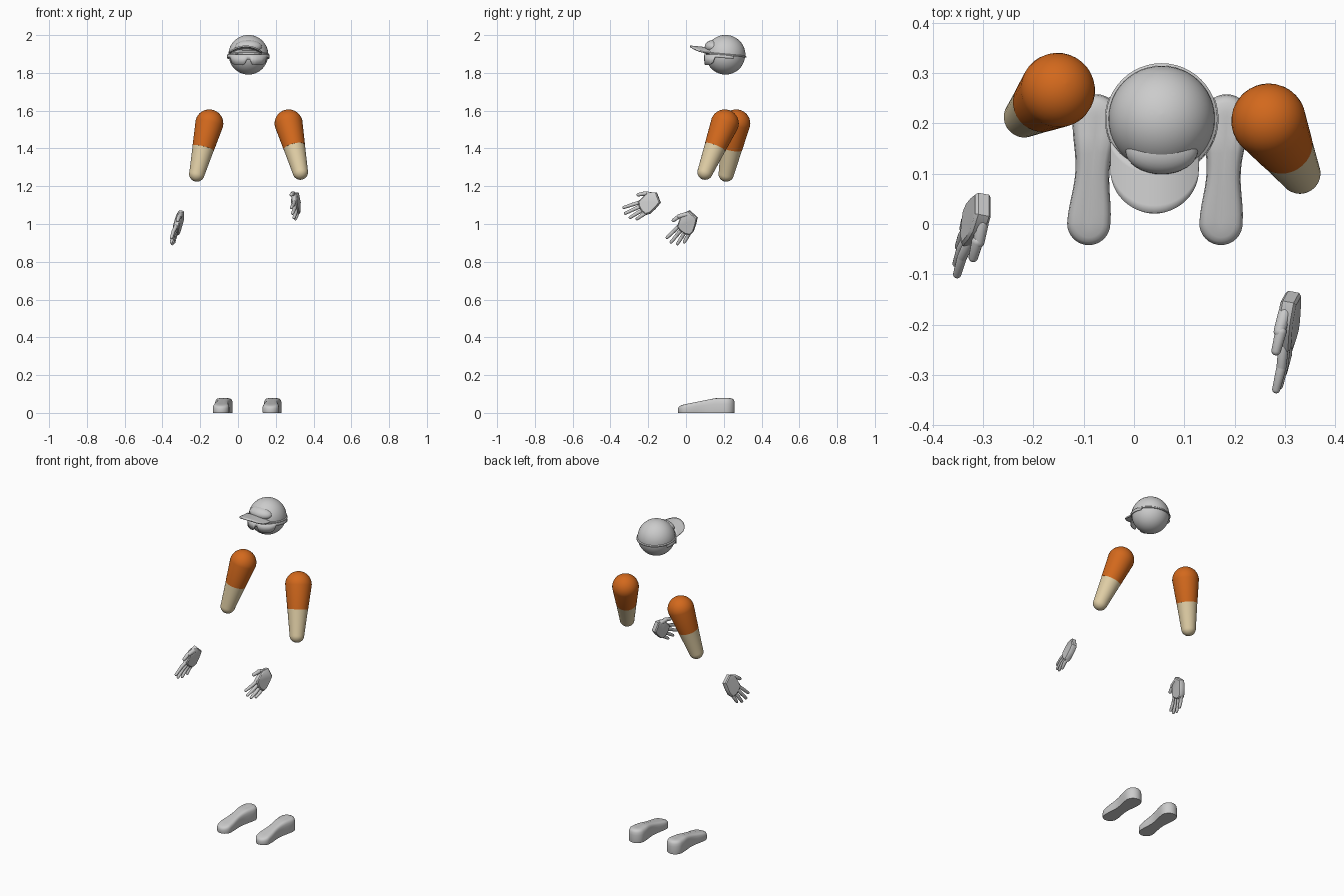
import bpy, bmesh
from math import sin, cos, pi, radians, sqrt
from mathutils import Vector, Matrix

if "Cube" in bpy.data.objects:
    bpy.data.objects.remove(bpy.data.objects["Cube"])

HEAD = Vector((0.055, 0.209, 1.895))


def make_material(name, rgb):
    m = bpy.data.materials.new(name)
    m.diffuse_color = (*rgb, 1)
    m.use_nodes = True
    m.node_tree.nodes["Principled BSDF"].inputs["Base Color"].default_value = m.diffuse_color
    return m


def finish(name, bm, mat=None, angle=40):
    bmesh.ops.remove_doubles(bm, verts=bm.verts, dist=1e-5)
    bmesh.ops.recalc_face_normals(bm, faces=bm.faces)
    me = bpy.data.meshes.new(name)
    bm.to_mesh(me)
    bm.free()
    ob = bpy.data.objects.new(name, me)
    bpy.context.collection.objects.link(ob)
    if mat:
        me.materials.append(mat)
    bpy.ops.object.select_all(action='DESELECT')
    ob.select_set(True)
    bpy.context.view_layer.objects.active = ob
    bpy.ops.object.shade_smooth_by_angle(angle=radians(angle))
    return ob


def loft(bm, rings):
    """Skin closed rings of points and cap both ends."""
    vs = [[bm.verts.new(p) for p in r] for r in rings]
    n = len(vs[0])
    for a, b in zip(vs, vs[1:]):
        for i in range(n):
            bm.faces.new((a[i], a[(i + 1) % n], b[(i + 1) % n], b[i]))
    bm.faces.new(vs[0])
    bm.faces.new(vs[-1])


def taper(bm, a, b, ra, rb, round_a=True, round_b=True, seg=32, steps=8):
    """Tapered rod from a to b with optional hemispherical ends."""
    a, b = Vector(a), Vector(b)
    rot = (b - a).to_track_quat('Z', 'Y').to_matrix()
    length = (b - a).length
    prof = [(0, ra), (length, rb)]
    angs = [radians(88) * k / steps for k in range(1, steps + 1)]
    if round_a:
        prof = [(-ra * sin(t), ra * cos(t)) for t in reversed(angs)] + prof
    if round_b:
        prof += [(length + rb * sin(t), rb * cos(t)) for t in angs]
    loft(bm, [[a + rot @ Vector((r * cos(2 * pi * i / seg), r * sin(2 * pi * i / seg), h))
               for i in range(seg)] for h, r in prof])


# Arms: coloured sleeve above a bare lower half
orange = make_material("sleeve_orange", (0.65, 0.14, 0.012))
tan = make_material("arm_tan", (0.75, 0.62, 0.38))
arms = {"left": ((-0.152, 0.266, 1.532), (-0.218, 0.213, 1.265)),
        "right": ((0.268, 0.205, 1.532), (0.330, 0.101, 1.275))}
for side, (top, low) in arms.items():
    mid = Vector(top).lerp(Vector(low), 0.49)
    bm = bmesh.new()
    taper(bm, top, mid, 0.0745, 0.058, round_b=False)
    finish(side + "_sleeve", bm, orange)
    bm = bmesh.new()
    taper(bm, mid, low, 0.0575, 0.041, round_a=False)
    finish(side + "_lower_arm", bm, tan)

# Hands: local axes are finger direction, thumb side, palm normal
PALM = [(-0.018, 0.044), (-0.018, -0.013), (0.02, -0.033), (0.055, -0.046), (0.078, -0.044),
        (0.092, -0.02), (0.096, 0.01), (0.09, 0.037), (0.05, 0.052), (0.02, 0.058)]
FINGERS = [((0.08, 0.030), (0.174, 0.038)), ((0.085, 0.009), (0.178, 0.006)),
           ((0.08, -0.013), (0.162, -0.025)), ((0.07, -0.034), (0.13, -0.046))]
THUMB = [(0.008, 0.042), (0.040, 0.064), (0.078, 0.073)]


def hand(name, wrist, d, v, flip):
    d = Vector(d).normalized()
    v = Vector(v)
    v = (v - d * v.dot(d)).normalized()
    n = d.cross(v) * flip
    mat = Matrix((d, v, n)).transposed().to_4x4()
    mat.translation = Vector(wrist)
    bm = bmesh.new()
    layers = [(-0.016, 0.9), (-0.011, 1), (0.011, 1), (0.016, 0.9)]
    loft(bm, [[(0.04 + (x - 0.04) * s, y * s, z) for x, y in PALM] for z, s in layers])
    for a, b in FINGERS:
        m = Vector(a).lerp(Vector(b), 0.5)
        taper(bm, (*a, 0), (*m, -0.002), 0.0105, 0.0098, seg=14, steps=4)
        taper(bm, (*m, -0.002), (*b, 0.002), 0.0098, 0.0082, seg=14, steps=4)
    for a, b, r in zip(THUMB, THUMB[1:], (0.0135, 0.0115)):
        taper(bm, (*a, 0.004), (*b, 0.007), r, r - 0.002, seg=14, steps=4)
    bm.transform(mat)
    finish(name, bm)


hand("left_hand", (-0.304, 0.039, 1.029), (-0.285, -0.632, -0.72), (0, -0.75, 0.66), -1)
hand("right_hand", (0.313, -0.156, 1.119), (-0.12, -0.92, -0.38), (-0.2, -0.39, 0.92), 1)


# Shoes: plan outline inset towards its centre line, higher at the heel
def interp(y, pts):
    for (y0, v0), (y1, v1) in zip(pts, pts[1:]):
        if y <= y1:
            t = max(0, (y - y0) / (y1 - y0))
            return v0 + (v1 - v0) * t
    return pts[-1][1]


TOP = [(-0.042, 0.036), (0.0, 0.047), (0.07, 0.061), (0.13, 0.073), (0.16, 0.078), (0.26, 0.078)]


def shoe(name, toe_x, heel_x):
    y0, y1, r0, r1 = 0.001, 0.211, 0.043, 0.047
    half = []
    for k in range(9):
        t = pi / 2 * k / 8
        half.append((r0 * sin(t), y0 - r0 * cos(t)))
    for k in range(1, 12):
        t = k / 12
        half.append((r0 + (r1 - r0) * t - 0.011 * sin(pi * t) ** 2, y0 + (y1 - y0) * t))
    for k in range(9):
        t = pi / 2 * k / 8
        half.append((r1 * cos(t), y1 + r1 * sin(t)))
    plan = half + [(-x, y) for x, y in half[-2:0:-1]]
    rings = []
    for s, f in ((0.97, 0), (1, 0.08), (1, 0.6), (0.95, 0.8), (0.84, 0.93), (0.65, 0.99), (0.3, 1), (0.05, 1)):
        ring = []
        for x, y in plan:
            cy = min(max(y, y0), y1)
            yy = cy + (y - cy) * s
            cx = toe_x + (heel_x - toe_x) * (cy - y0) / (y1 - y0)
            ring.append((cx + x * s, yy, f * interp(yy, TOP)))
        rings.append(ring)
    bm = bmesh.new()
    loft(bm, rings)
    finish(name, bm, angle=50)


shoe("left_shoe", -0.090, -0.075)
shoe("right_shoe", 0.173, 0.184)

# Head
bm = bmesh.new()
bmesh.ops.create_uvsphere(bm, u_segments=48, v_segments=24, radius=0.104)
bm.transform(Matrix.Translation(HEAD))
finish("head", bm)

# Cap: dome with a flared lower edge, tipped slightly back
tilt = Matrix.Translation(HEAD) @ Matrix.Rotation(-0.09, 4, 'X')
prof = [(0.105, -0.004), (0.111, -0.004), (0.111, 0.002), (0.1055, 0.006)]
prof += [(0.1057 * cos(t), 0.1057 * sin(t)) for t in [radians(8 + 81.5 * k / 12) for k in range(13)]]
bm = bmesh.new()
loft(bm, [[(r * cos(2 * pi * i / 48), r * sin(2 * pi * i / 48), z) for i in range(48)] for r, z in prof])
bm.transform(tilt)
finish("cap", bm)

# Raised front panel of the cap
bm = bmesh.new()
bmesh.ops.create_uvsphere(bm, u_segments=32, v_segments=16, radius=1)
bm.transform(Matrix.Translation((0.055, 0.146, 1.938)) @ Matrix.Diagonal((0.072, 0.047, 0.036, 1)))
finish("cap_front_panel", bm)

# Brim: rounded tongue, arched across its width
bm = bmesh.new()
N = 24
rows = []
for i in range(N + 1):
    x = -cos(pi * i / N) * 0.086
    front = 0.107 - sqrt(max(0, 0.086 ** 2 - x * x))
    back = 0.214 - sqrt(0.1 ** 2 - x * x)
    row = []
    for k in range(7):
        y = front + (max(back, front + 0.02) - front) * k / 6
        z = 1.941 - 0.1 * (y - 0.02) - 3.4 * x * x
        row.append(bm.verts.new((0.041 + x, y, z)))
    rows.append(row)
for a, b in zip(rows, rows[1:]):
    for k in range(6):
        bm.faces.new((a[k], b[k], b[k + 1], a[k + 1]))
brim = finish("cap_brim", bm)
mod = brim.modifiers.new("thickness", 'SOLIDIFY')
mod.thickness = 0.008
mod.offset = 0

# Sunglasses: wrapped lenses with nose notch, narrowing to side arms
LOWER = [(0, 1.872), (5, 1.868), (10, 1.846), (20, 1.841), (42, 1.843), (54, 1.855), (60, 1.882), (125, 1.872)]
UPPER = [(0, 1.897), (60, 1.897), (100, 1.892), (125, 1.880)]
bm = bmesh.new()
cols = []
for i in range(-45, 46):
    deg = i * 2.5
    a, r = radians(deg), 0.111
    p = HEAD + Vector((r * sin(a), -r * cos(a), 0))
    cols.append([bm.verts.new((p.x, p.y, interp(abs(deg), c))) for c in (LOWER, UPPER)])
for a, b in zip(cols, cols[1:]):
    bm.faces.new((a[0], b[0], b[1], a[1]))
glasses = finish("sunglasses", bm)
mod = glasses.modifiers.new("thickness", 'SOLIDIFY')
mod.thickness = 0.004
mod.offset = 0
